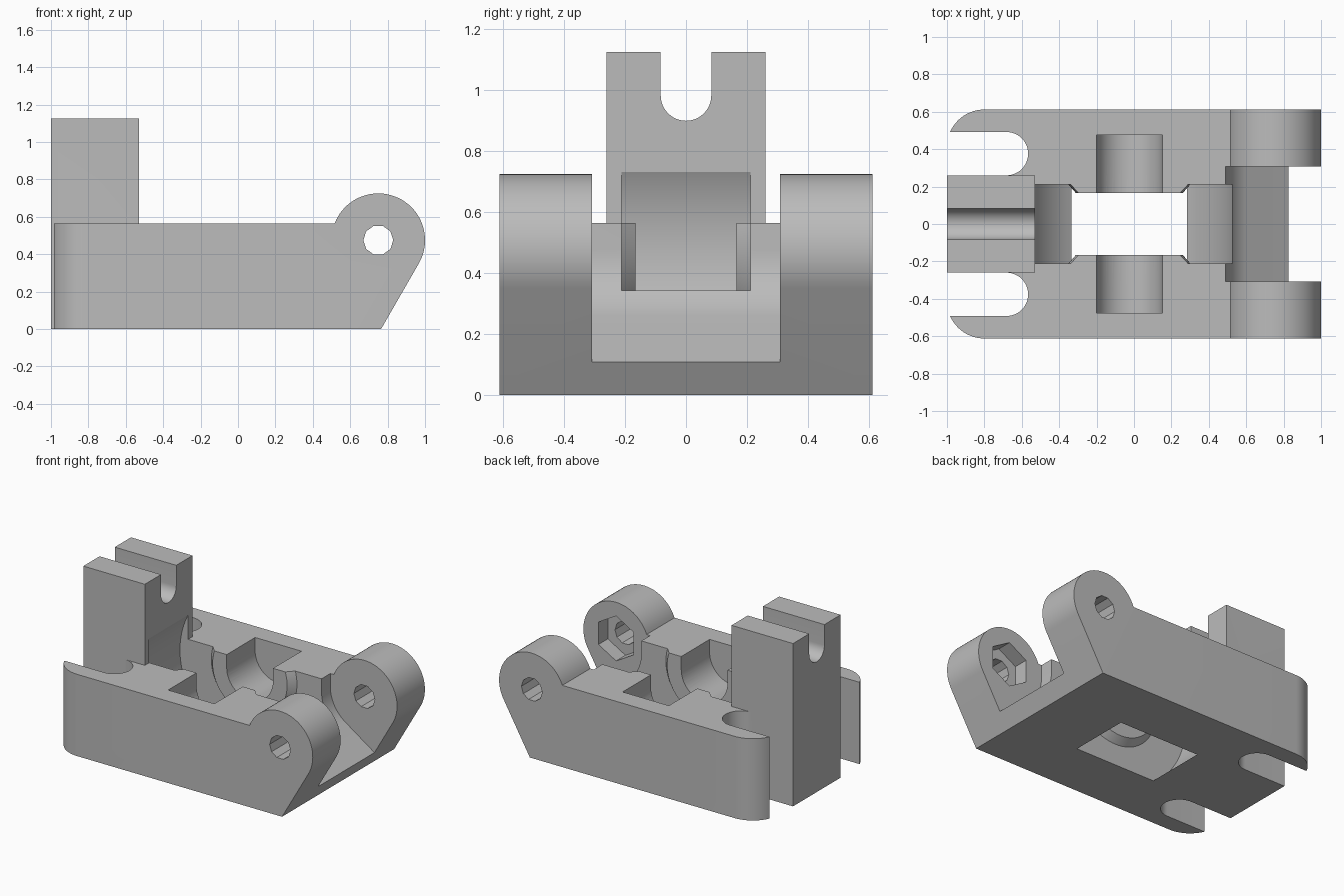
import bpy, bmesh, math
from mathutils import Vector

cube = bpy.data.objects.get("Cube")
if cube:
    bpy.data.objects.remove(cube)

grey = bpy.data.materials.new("plain grey")
grey.use_nodes = True
COLOR = (0.5, 0.5, 0.5, 1)
grey.diffuse_color = COLOR
grey.node_tree.nodes["Principled BSDF"].inputs["Base Color"].default_value = COLOR

PIVOT = (0.75, 0.475)      # hinge pin axis in x, z
AXLE = (-0.025, 0.475)     # wheel axle axis in x, z


def arc(cx, cy, r, start, end, n):
    """Points on an arc, angles in degrees."""
    return [(cx + r * math.cos(math.radians(start + (end - start) * i / n)),
             cy + r * math.sin(math.radians(start + (end - start) * i / n)))
            for i in range(n + 1)]


def circle(c, r, n, turn=0):
    return arc(c[0], c[1], r, turn, turn + 360, n)[:-1]


def finish(name, bm):
    bmesh.ops.recalc_face_normals(bm, faces=bm.faces)
    mesh = bpy.data.meshes.new(name)
    bm.to_mesh(mesh)
    bm.free()
    mesh.materials.append(grey)
    obj = bpy.data.objects.new(name, mesh)
    bpy.context.collection.objects.link(obj)
    return obj


def prism(name, outline, axis, low, high):
    """Extrude an outline along an axis; the outline uses the other two axes in order."""
    place = {"x": lambda a, b: (low, a, b),
             "y": lambda a, b: (a, low, b),
             "z": lambda a, b: (a, b, low)}[axis]
    bm = bmesh.new()
    face = bm.faces.new([bm.verts.new(place(*p)) for p in outline])
    moved = bmesh.ops.extrude_face_region(bm, geom=[face])["geom"]
    step = Vector([(high - low) * (axis == k) for k in "xyz"])
    bmesh.ops.translate(bm, vec=step, verts=[v for v in moved if isinstance(v, bmesh.types.BMVert)])
    return finish(name, bm)


def turned(name, profile, centre, steps):
    """Revolve (radius, y) points around an axis along y."""
    bm = bmesh.new()
    verts = [bm.verts.new((centre[0] + r, y, centre[1])) for r, y in profile]
    edges = [bm.edges.new(pair) for pair in zip(verts, verts[1:])]
    bmesh.ops.spin(bm, geom=verts + edges, cent=(centre[0], 0, centre[1]),
                   axis=(0, 1, 0), angle=math.tau, steps=steps)
    bmesh.ops.remove_doubles(bm, verts=bm.verts, dist=1e-4)
    return finish(name, bm)


def combine(target, other, operation):
    mod = target.modifiers.new(operation.lower(), "BOOLEAN")
    mod.operation = operation
    mod.solver = "EXACT"
    mod.object = other
    other.hide_render = True
    bpy.context.view_layer.objects.active = target
    bpy.ops.object.modifier_apply(modifier=mod.name)
    bpy.data.objects.remove(other)


# Body side profile with the round hinge end
side = [(-1, 0), (0.765, 0)] + arc(*PIVOT, 0.25, -30, 159, 40) + [(-1, 0.565)]
body = prism("bracket_body", side, "y", -0.612, 0.612)

# Rounded plan corners at the forked end
plan = ([(1.1, -0.7), (1.1, 0.7), (-0.8, 0.7), (-0.8, 0.612)]
        + arc(-0.8, 0.412, 0.2, 90, 180, 16)[1:]
        + arc(-0.8, -0.412, 0.2, 180, 270, 16) + [(-0.8, -0.7)])
combine(body, prism("plan_shape", plan, "z", -0.1, 1), "INTERSECT")

# Upright post
post = [(-1, -0.26), (-0.53, -0.26), (-0.53, 0.26), (-1, 0.26)]
combine(body, prism("post", post, "z", 0, 1.125), "UNION")

# Slot across the top of the post
notch = [(-0.083, 1.3)] + arc(0, 0.983, 0.083, 180, 360, 20) + [(0.083, 1.3)]
combine(body, prism("post_slot", notch, "x", -1.2, -0.4), "DIFFERENCE")

# Fork slots beside the post
for s in (-1, 1):
    fork = [(-1.2, s * 0.26)] + arc(-0.682, s * 0.376, 0.116, -90 * s, 90 * s, 24) + [(-1.2, s * 0.492)]
    combine(body, prism("fork_slot", fork, "z", -0.1, 1), "DIFFERENCE")

# Gap between the hinge lugs
gap = [(0.49, 0.9)] + arc(*PIVOT, 0.26, 180, 235.8, 16) + [(1.267, -0.19), (1.267, 0.9)]
combine(body, prism("hinge_gap", gap, "y", -0.308, 0.308), "DIFFERENCE")

# Wheel well with conical bosses left on both walls
half = [(0, 0.165), (0.285, 0.165), (0.327, 0.212), (0.567, 0.212)]
well = half + [(r, -y) for r, y in reversed(half)]
combine(body, turned("wheel_well", well, AXLE, 80), "DIFFERENCE")

# Open-topped axle seats
seat = [(-0.2, 0.9)] + arc(*AXLE, 0.177, 180, 360, 28) + [(0.152, 0.9)]
combine(body, prism("axle_seat", seat, "y", -0.475, 0.475), "DIFFERENCE")

# Hinge pin hole and the hexagonal nut recess
combine(body, prism("pin_hole", circle(PIVOT, 0.08, 10), "y", -0.8, 0.8), "DIFFERENCE")
combine(body, prism("nut_recess", circle(PIVOT, 0.155, 6, 30), "y", -0.41, -0.2), "DIFFERENCE")

# Smooth the curved walls and keep the edges crisp
bpy.ops.object.select_all(action="DESELECT")
body.select_set(True)
bpy.context.view_layer.objects.active = body
bpy.ops.object.shade_smooth_by_angle(angle=math.radians(25))
